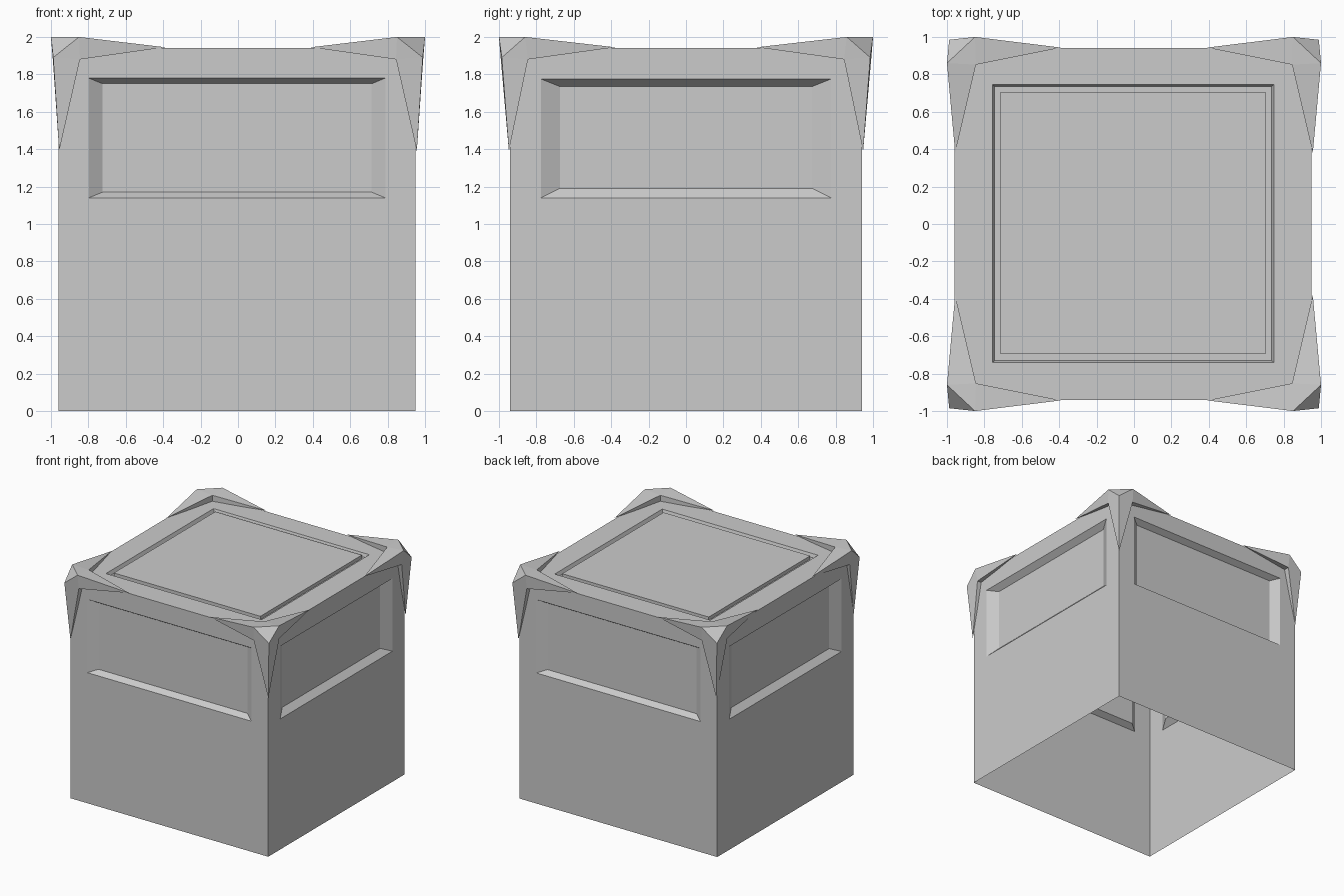
import bpy, bmesh
from mathutils import Vector

if "Cube" in bpy.data.objects:
    bpy.data.objects.remove(bpy.data.objects["Cube"])

CX, HX, HY, TOP = -0.005, 0.955, 0.94, 1.94


def finish(bm, name):
    bmesh.ops.remove_doubles(bm, verts=bm.verts, dist=0.0005)
    bmesh.ops.recalc_face_normals(bm, faces=bm.faces)
    me = bpy.data.meshes.new(name)
    bm.to_mesh(me)
    bm.free()
    ob = bpy.data.objects.new(name, me)
    bpy.context.collection.objects.link(ob)
    return ob


def panel(bm, place, loops):
    """Nested rectangles (half width, low, high, depth) joined into a stepped panel."""
    rings = []
    for h, lo, hi, d in loops:
        pts = [(-h, lo), (h, lo), (h, hi), (-h, hi)]
        rings.append([bm.verts.new(place(u, v, d)) for u, v in pts])
    for a, b in zip(rings, rings[1:]):
        for i in range(4):
            j = (i + 1) % 4
            bm.faces.new((a[i], a[j], b[j], b[i]))
    bm.faces.new(rings[-1])


# Crate body: open underneath, recessed panels on four sides, groove on top
bm = bmesh.new()
for s in (-1, 1):
    panel(bm, lambda u, v, d: (CX + u, s * (HY - d), v),
          [(HX, 0, TOP, 0), (0.7925, 1.14, 1.78, 0), (0.72, 1.17, 1.75, 0.05)])
    panel(bm, lambda u, v, d: (CX + s * (HX - d), u, v),
          [(HY, 0, TOP, 0), (0.775, 1.14, 1.775, 0), (0.675, 1.19, 1.735, 0.05)])
panel(bm, lambda u, v, d: (CX + u, v, TOP - d),
      [(HX, -HY, HY, 0), (0.7525, -0.74, 0.745, 0), (0.74, -0.73, 0.735, 0.03),
       (0.708, -0.695, 0.705, 0.03), (0.708, -0.695, 0.705, 0)])
finish(bm, "crate_body")


# Corner guards: three tapering arms meeting at a clipped corner
def corner_guard(sx, sy, name):
    bm = bmesh.new()

    def v(x, y, z):
        return bm.verts.new(Vector((sx * x, sy * y, z)))

    px, py, pz = v(0.85, 1.0, 2.0), v(1.0, 0.86, 2.0), v(0.988, 0.985, 1.89)
    tx, ty, tz = v(0.39, 0.943, 1.945), v(0.956, 0.38, 1.945), v(0.956, 0.947, 1.39)
    front, side, top = v(0.845, 0.99, 1.88), v(0.99, 0.845, 1.88), v(0.845, 0.852, 1.992)
    bases = [v(0.845, 0.935, 1.88), v(0.945, 0.845, 1.88), v(0.845, 0.852, 1.935)]
    bm.faces.new((px, py, pz))
    arms = [(front, px, tx, pz, tz), (side, py, ty, pz, tz), (top, px, tx, py, ty)]
    for base, (q, p1, t1, p2, t2) in zip(bases, arms):
        for tri in ((q, p1, p2), (q, p1, t1), (q, p2, t2), (q, t1, base), (q, t2, base)):
            bm.faces.new(tri)
    finish(bm, name)


for sx, xn in ((-1, "left"), (1, "right")):
    for sy, yn in ((-1, "front"), (1, "back")):
        corner_guard(sx, sy, f"corner_guard_{yn}_{xn}")
